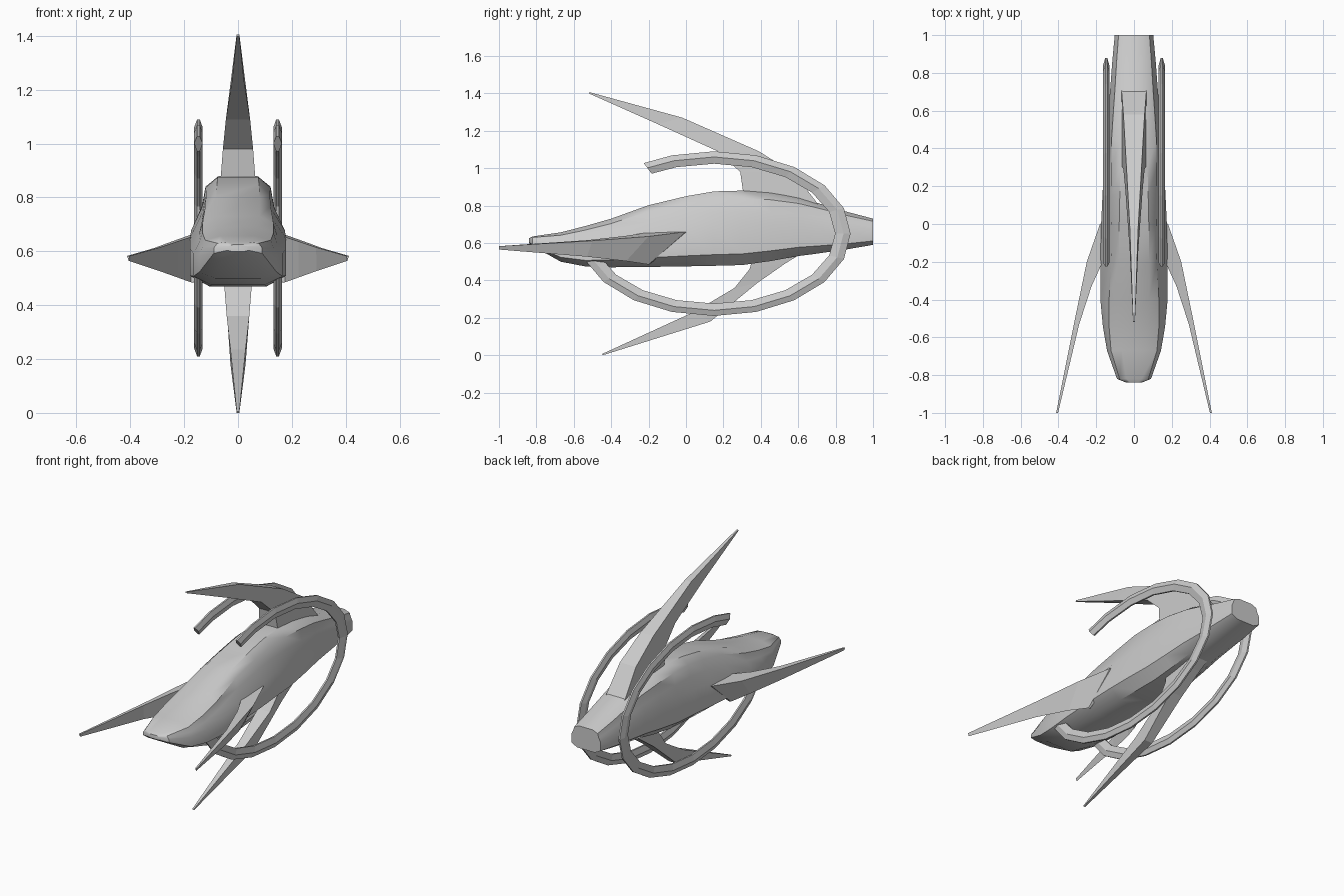
import bpy, bmesh, math

if "Cube" in bpy.data.objects:
    bpy.data.objects.remove(bpy.data.objects["Cube"])


def loft(name, rings, smooth=None):
    """Skin a list of equal-length point rings and cap both ends."""
    bm = bmesh.new()
    vs = [[bm.verts.new(p) for p in r] for r in rings]
    n = len(rings[0])
    for a, b in zip(vs, vs[1:]):
        for i in range(n):
            j = (i + 1) % n
            bm.faces.new((a[i], a[j], b[j], b[i]))
    bm.faces.new(vs[0])
    bm.faces.new(vs[-1])
    bmesh.ops.recalc_face_normals(bm, faces=bm.faces)
    me = bpy.data.meshes.new(name)
    bm.to_mesh(me)
    bm.free()
    ob = bpy.data.objects.new(name, me)
    bpy.context.collection.objects.link(ob)
    if smooth:
        bpy.ops.object.select_all(action='DESELECT')
        ob.select_set(True)
        bpy.context.view_layer.objects.active = ob
        bpy.ops.object.shade_smooth_by_angle(angle=math.radians(smooth))
    return ob


# Hull: y, half width, bottom z, top z, upper width ratio
hull = [(-.84, .04, .60, .625, .8), (-.82, .09, .585, .635, .85),
        (-.67, .143, .50, .657, .85), (-.54, .165, .475, .69, .8),
        (-.40, .178, .47, .73, .74), (-.20, .178, .472, .802, .68),
        (0, .174, .475, .85, .68), (.15, .167, .478, .876, .72),
        (.30, .159, .482, .88, .76), (.45, .148, .503, .868, .80),
        (.60, .136, .53, .843, .80), (.70, .127, .543, .815, .80),
        (.86, .115, .566, .767, .80), (1.0, .102, .59, .73, .80)]
rings = []
for y, w, b, t, u in hull:
    h = t - b
    half = [(.45 * w, t), (u * w, b + .90 * h), ((u + .08) * w, b + .72 * h),
            (w, b + .54 * h), (w, b + .15 * h), (.6 * w, b)]
    rings.append([(x, y, z) for x, z in half] + [(-x, y, z) for x, z in reversed(half)])
loft("hull", rings, 40)


# Vertical fins: front-edge (y, z), rear-edge (y, z), half width
def vertical_fin(name, stations):
    loft(name, [[(-w, fy, fz), (w, fy, fz), (w, ry, rz), (-w, ry, rz)]
                for fy, fz, ry, rz, w in stations])


vertical_fin("top_fin", [(.31, .84, .72, .79, .067), (.29, .98, .58, .97, .056),
                         (.17, 1.09, .39, 1.09, .045), (-.15, 1.235, -.02, 1.27, .022),
                         (-.52, 1.40, -.515, 1.406, .005)])
vertical_fin("bottom_fin", [(.36, .53, .66, .57, .056), (.34, .46, .53, .49, .05),
                            (.26, .36, .38, .385, .042), (.05, .235, .13, .18, .028),
                            (-.45, .006, -.445, 0, .005)])

# Side fins: triangular sections sweeping forward and outward
fin = [[(.14, .02, .66), (.14, -.21, .655), (.165, -.20, .482)],
       [(.18, 0, .66), (.17, -.21, .655), (.175, -.20, .485)],
       [(.25, -.20, .635), (.225, -.33, .637), (.225, -.32, .503)],
       [(.312, -.50, .612), (.29, -.53, .615), (.292, -.53, .527)],
       [(.412, -1, .583), (.402, -1, .583), (.406, -1, .565)]]

# Open hoops: elliptical arcs with a ridged section
angles = [121] + list(range(108, -163, -18))
for side, s in (("right", 1), ("left", -1)):
    loft(side + "_fin", [[(s * x, y, z) for x, y, z in r] for r in fin])
    hoop = []
    for a in angles:
        c, q = math.cos(math.radians(a)), math.sin(math.radians(a))
        sec = [(.005, 0), (.016, .03), (.005, .066), (-.005, .066), (-.016, .03), (-.005, 0)]
        hoop.append([(s * .147 + x, .15 + (.73 - d * 1.25) * c, .65 + (.44 - d) * q)
                     for x, d in sec])
    loft(side + "_hoop", hoop)
